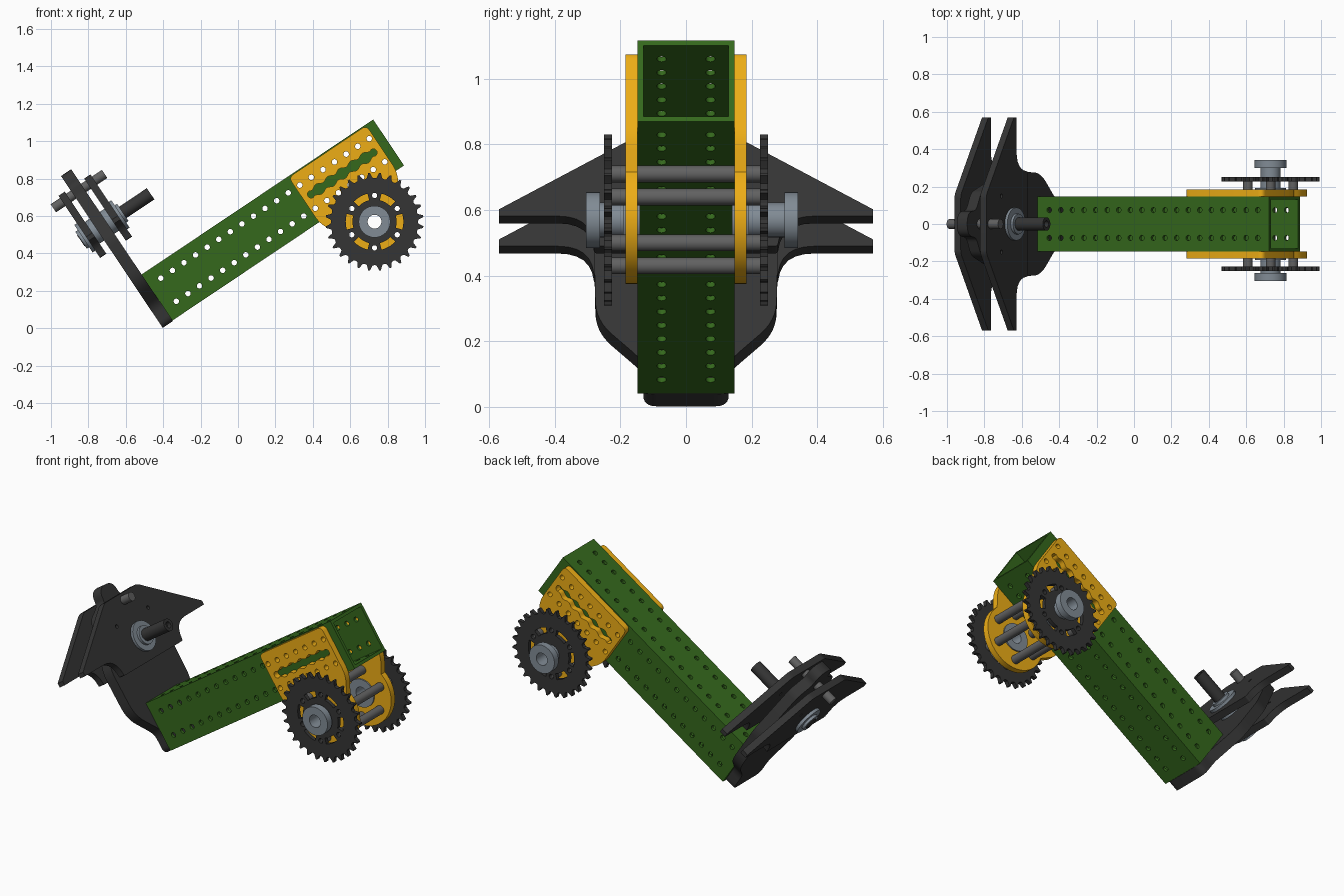
import bpy, bmesh
from math import sin, cos, pi, radians
from mathutils import Vector, Matrix

if "Cube" in bpy.data.objects:
    bpy.data.objects.remove(bpy.data.objects["Cube"])

TH = radians(33.8)                       # tilt of the arm
O = Vector((-0.433, 0, 0.164))           # centre of the lower tube end
U = Vector((cos(TH), 0, sin(TH)))        # along the tube
V = Vector((-sin(TH), 0, cos(TH)))       # across the tube, upwards
W = Vector((0, 1, 0))
P = 0.0745                               # hole pitch
AX = (16 * P, -0.31)                     # wheel axle in (U, V)


def material(name, r, g, b):
    m = bpy.data.materials.new(name)
    m.diffuse_color = (r, g, b, 1)
    m.use_nodes = True
    m.node_tree.nodes["Principled BSDF"].inputs["Base Color"].default_value = m.diffuse_color
    return m


GREEN = material("green", 0.035, 0.14, 0.012)
YELLOW = material("yellow", 0.85, 0.42, 0.008)
BLACK = material("black", 0.035, 0.035, 0.035)
STEEL = material("steel", 0.22, 0.26, 0.30)
GREY = material("grey", 0.12, 0.12, 0.12)


def circle(x, y, r, n=32):
    return [(x + r * cos(2 * pi * i / n), y + r * sin(2 * pi * i / n)) for i in range(n)]


def arc(x, y, r, a0, a1, n=12):
    return [(x + r * cos(radians(a0 + (a1 - a0) * i / n)),
             y + r * sin(radians(a0 + (a1 - a0) * i / n))) for i in range(n + 1)]


def rounded(pts):
    """Fillet a polygon given as (x, y, radius)."""
    out = []
    for i, (x, y, r) in enumerate(pts):
        p = Vector((x, y))
        if r == 0:
            out.append((x, y))
            continue
        a, b = Vector(pts[i - 1][:2]) - p, Vector(pts[(i + 1) % len(pts)][:2]) - p
        a, b = p + a.normalized() * r, p + b.normalized() * r
        for k in range(7):
            t = k / 6
            out.append(tuple(a * (1 - t) ** 2 + p * 2 * t * (1 - t) + b * t * t))
    return out


def mirrored(half):
    return half + [(-x, y, r) for x, y, r in reversed(half)]


def plate(name, outline, holes, lo, hi, X, Y, mat):
    """Flat outline with holes in the X-Y plane, thick from lo to hi along X x Y."""
    cu = bpy.data.curves.new(name, 'CURVE')
    cu.dimensions, cu.fill_mode, cu.extrude = '2D', 'BOTH', (hi - lo) / 2
    for loop in [outline] + holes:
        sp = cu.splines.new('POLY')
        sp.points.add(len(loop) - 1)
        for q, (x, y) in zip(sp.points, loop):
            q.co = (x, y, 0, 1)
        sp.use_cyclic_u = True
    tmp = bpy.data.objects.new(name, cu)
    bpy.context.collection.objects.link(tmp)
    dg = bpy.context.evaluated_depsgraph_get()
    me = bpy.data.meshes.new_from_object(tmp.evaluated_get(dg))
    bpy.data.objects.remove(tmp)
    N = X.cross(Y)
    M = Matrix((X, Y, N)).transposed().to_4x4()
    M.translation = O + N * (lo + hi) / 2
    bm = bmesh.new()
    bm.from_mesh(me)
    bmesh.ops.remove_doubles(bm, verts=bm.verts, dist=1e-5)
    bmesh.ops.transform(bm, matrix=M, verts=bm.verts)
    bmesh.ops.recalc_face_normals(bm, faces=bm.faces)
    bm.to_mesh(me)
    bm.free()
    me.materials.clear()
    me.materials.append(mat)
    ob = bpy.data.objects.new(name, me)
    bpy.context.collection.objects.link(ob)
    return ob


def side(name, outline, holes, y0, y1, mat):
    return plate(name, outline, holes, -y1, -y0, U, V, mat)


def ring(name, x, y, r, bore, y0, y1, mat):
    return side(name, circle(x, y, r), [circle(x, y, bore)], y0, y1, mat)


# square tube: four perforated walls
L, H, T = 20 * P, 0.148, 0.018
grid = [circle(P * i, P * j, 0.0146, 16) for i in range(1, 20) for j in (-1, 1)]
for s, nm in ((-1, "front"), (1, "back")):
    y = sorted((s * H, s * (H - T)))
    side(f"tube_{nm}_wall", [(0, -H), (L, -H), (L, H), (0, H)], grid, *y, GREEN)
w = H - T
for s, nm in ((-1, "bottom"), (1, "top")):
    z = sorted((s * H, s * (H - T)))
    plate(f"tube_{nm}_wall", [(0, -w), (L, -w), (L, w), (0, w)], grid, *z, U, W, GREEN)

# yellow gusset plates with scalloped slot
cx, cy = AX
body = [(cx - 0.25, -0.16, 0.05), (cx - 0.25, 0.142, 0.03),
        (cx + 0.25, 0.142, 0.03), (cx + 0.25, -0.16, 0.05)]
body += [(x, y, 0) for x, y in arc(cx, cy, 0.195, 15, -195, 36)]
ns = 60
slot = []
for sgn in (1, -1):
    for i in range(ns + 1):
        d = sgn * (-0.2 + 0.4 * i / ns)
        slot.append((cx + d, sgn * (0.023 + 0.007 * cos(2 * pi * d / P))))
    slot += arc(cx + sgn * 0.2, 0, 0.02, 60 if sgn > 0 else 240, -60 if sgn > 0 else 120, 6)
bolts = [(cx + 0.14 * cos(a), cy + 0.14 * sin(a))
         for a in (radians(30 + 60 * k) - TH for k in range(6))]
cuts = [slot, circle(cx, cy, 0.083)] + [circle(*b, 0.025, 20) for b in bolts]
cuts += [circle(P * i, P * j, 0.0146, 16) for i in range(13, 20) for j in (-1, 1)]
for s, nm in ((-1, "front"), (1, "back")):
    y = sorted((s * 0.148, s * 0.185))
    side(f"gusset_{nm}", rounded(body), cuts, *y, YELLOW)
    y = sorted((s * 0.14, s * 0.192))
    ring(f"axle_bearing_{nm}", cx, cy, 0.084, 0.037, *y, STEEL)

# hollow standoffs between the sprockets
for i, b in enumerate(bolts):
    ring(f"standoff_{i + 1}", *b, 0.0255, 0.014, -0.226, 0.226, GREY)

# toothed sprockets with kidney windows
NT = 28
teeth = []
for i in range(NT):
    for f, r in ((-0.2, 0.235), (0, 0.232), (0.2, 0.235), (0.3, 0.245), (0.42, 0.262), (0.58, 0.262), (0.7, 0.245)):
        a = 2 * pi * (i + f) / NT - TH
        teeth.append((cx + r * cos(a), cy + r * sin(a)))
windows = [circle(cx, cy, 0.05)] + [circle(*b, 0.014, 16) for b in bolts]
for k in range(6):
    a = 60 * k - 33.8
    windows.append(arc(cx, cy, 0.154, a - 16, a + 16, 8) + arc(cx, cy, 0.118, a + 16, a - 16, 8))
for s, nm in ((-1, "front"), (1, "back")):
    y = sorted((s * 0.226, s * 0.25))
    side(f"sprocket_{nm}", teeth, windows, *y, BLACK)

# hubs: neck plus outer flange
for nm, n0, n1, f0, f1 in (("front", -0.262, -0.19, -0.305, -0.262), ("back", 0.19, 0.30, 0.30, 0.341)):
    ring(f"hub_neck_{nm}", cx, cy, 0.053, 0.037, n0, n1, STEEL)
    ring(f"hub_flange_{nm}", cx, cy, 0.085, 0.037, f0, f1, STEEL)

# black end plate across the lower tube end
main = mirrored([(0.13, -0.152, 0.04), (0.13, -0.03, 0.04), (0.275, 0.12, 0.07), (0.28, 0.39, 0.03),
                 (0.17, 0.69, 0.03), (0.07, 0.74, 0.03), (0.07, 0.825, 0.065)])
ST = 0.48
plate("end_plate", rounded(main), [circle(0, ST, 0.036)], -0.065, 0, W, V, BLACK)

# winged plates on either side of it
wing = mirrored([(0.28, 0.345, 0.01), (0.29, 0.455, 0.1), (0.57, 0.455, 0),
                 (0.57, 0.48, 0), (0.155, 0.745, 0.02)])
dots = [circle(x, 0.6, 0.011, 16) for x in (-0.15, 0.15)] + [circle(0, ST, 0.036)]
for nm, lo, f0, f1 in (("inner", 0.03, 0.07, 0.086), ("outer", -0.135, -0.152, -0.135)):
    plate(f"wing_plate_{nm}", rounded(wing), dots, lo, lo + 0.04, W, V, BLACK)
    plate(f"shaft_bearing_{nm}", circle(0, ST, 0.088), [circle(0, ST, 0.036)], f0, f1, W, V, STEEL)
    plate(f"shaft_collar_{nm}", circle(0, ST, 0.055), [circle(0, ST, 0.036)],
          f0 - 0.015, f1 + 0.015, W, V, STEEL)
for nm, a, b in (("inner", 0, 0.03), ("outer", -0.095, -0.065)):
    plate(f"wing_spacer_{nm}", circle(0, ST, 0.07), [circle(0, ST, 0.036)], a, b, W, V, STEEL)

# shaft and cross bolt
plate("shaft", circle(0, ST, 0.036), [], -0.17, 0.255, W, V, BLACK)
plate("shaft_tip", circle(0, ST, 0.036), [circle(0, ST, 0.018)], 0.255, 0.28, W, V, BLACK)
plate("cross_bolt", circle(0, 0.705, 0.026), [], -0.195, 0.135, W, V, GREY)

bpy.ops.object.select_all(action='SELECT')
bpy.context.view_layer.objects.active = bpy.data.objects["shaft"]
bpy.ops.object.shade_smooth_by_angle(angle=radians(25))
